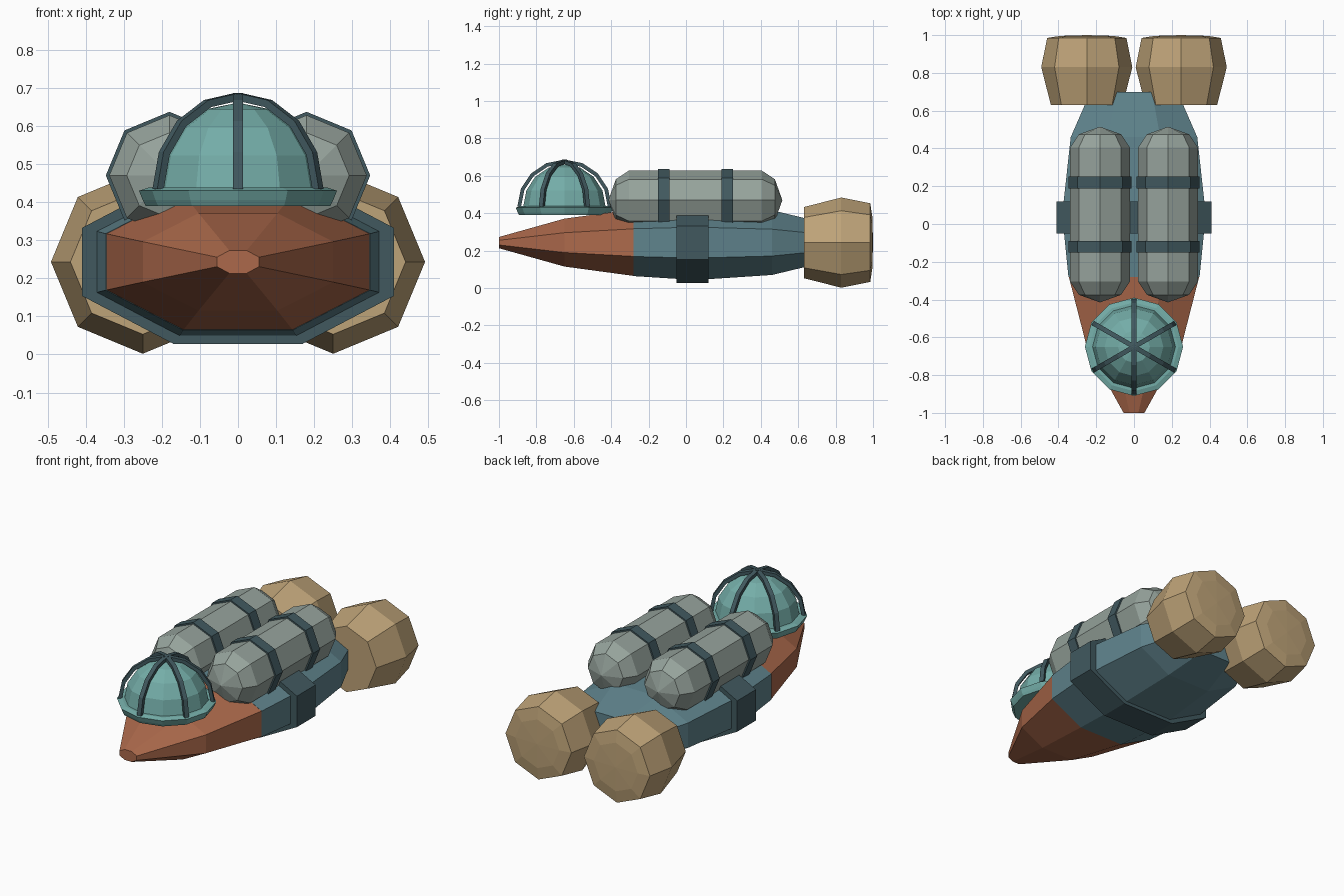
import bpy, bmesh, math
from mathutils import Vector

if "Cube" in bpy.data.objects:
    bpy.data.objects.remove(bpy.data.objects["Cube"])


def material(name, rgb):
    m = bpy.data.materials.new(name)
    lin = [(c / 255 / 12.92) if c < 10 else ((c / 255 + 0.055) / 1.055) ** 2.4 for c in rgb]
    m.diffuse_color = (*lin, 1)
    m.use_nodes = True
    m.node_tree.nodes["Principled BSDF"].inputs["Base Color"].default_value = m.diffuse_color
    return m


RUST = material("rust", (172, 105, 75))
BLUE = material("slate_blue", (95, 131, 140))
DARK = material("dark_slate", (65, 89, 95))
GREY = material("tank_grey", (150, 163, 156))
TAN = material("tan", (190, 163, 120))
TEAL = material("teal", (116, 173, 168))


def finish(name, bm, mat):
    bmesh.ops.recalc_face_normals(bm, faces=bm.faces)
    me = bpy.data.meshes.new(name)
    bm.to_mesh(me)
    bm.free()
    me.materials.append(mat)
    ob = bpy.data.objects.new(name, me)
    bpy.context.collection.objects.link(ob)
    return ob


def loft(name, sections, mat, center=(0, 0, 0), sides=8, phase=0.0, axis="Y"):
    """Skin rings (position, radius a, radius b) along an axis; zero radius gives a tip."""
    bm = bmesh.new()
    c = Vector(center)
    rings = []
    for pos, a, b in sections:
        ring = []
        for i in range(1 if a == 0 else sides):
            t = phase + 2 * math.pi * i / sides
            u, v = a * math.cos(t), b * math.sin(t)
            p = Vector((u, pos, v)) if axis == "Y" else Vector((u, v, pos))
            ring.append(bm.verts.new(c + p))
        rings.append(ring)
    for r, s in zip(rings, rings[1:]):
        for i in range(sides):
            j = (i + 1) % sides
            if len(r) == 1:
                bm.faces.new((r[0], s[j], s[i]))
            elif len(s) == 1:
                bm.faces.new((r[i], r[j], s[0]))
            else:
                bm.faces.new((r[i], r[j], s[j], s[i]))
    for ring in (rings[0], rings[-1]):
        if len(ring) > 1:
            bm.faces.new(ring)
    return finish(name, bm, mat)


def flat_octagon(name, sections, mat):
    """Octagonal loft with flat top and sides, sized by half width and half height."""
    k = 1 / math.cos(math.pi / 8)
    return loft(name, [(y, w * k, h * k) for y, w, h in sections], mat,
                center=(0, 0, 0.243), phase=math.pi / 8)


# Hull: rust nose, blue body and a raised belt
flat_octagon("nose", [(-1, 0.055, 0.03), (-0.65, 0.25, 0.128), (-0.28, 0.345, 0.178)], RUST)
flat_octagon("hull", [(-0.28, 0.347, 0.179), (0.05, 0.38, 0.2),
                      (0.46, 0.335, 0.173), (0.70, 0.23, 0.115)], BLUE)
flat_octagon("hull_belt", [(-0.05, 0.41, 0.215), (0.12, 0.41, 0.215)], DARK)

for side, s in (("left", -1), ("right", 1)):
    # Engines at the stern
    loft("engine_" + side, [(0.63, 0.19, 0.19), (0.83, 0.241, 0.241), (0.985, 0.21, 0.21),
                            (0.996, 0.14, 0.14), (1.0, 0, 0)], TAN, center=(s * 0.25, 0, 0.243))
    # Tanks on the deck with two straps each
    prof = [(-0.465, 0), (-0.425, 0.112), (-0.355, 0.158), (0.355, 0.158), (0.425, 0.112), (0.465, 0)]
    loft("tank_" + side, [(y, r, r) for y, r in prof], GREY, center=(s * 0.18, 0.05, 0.47))
    for end, y in (("front", -0.12), ("rear", 0.22)):
        loft("strap_%s_%s" % (side, end), [(y - 0.031, 0.167, 0.167), (y + 0.031, 0.167, 0.167)],
             DARK, center=(s * 0.18, 0, 0.47))

# Canopy rim and glass
DOME = (0, -0.65, 0)
loft("canopy_rim", [(0.39, 0.242, 0.242), (0.405, 0.25, 0.25), (0.43, 0.26, 0.26), (0.438, 0.235, 0.235)],
     TEAL, center=DOME, sides=12, axis="Z")
angles = [math.radians(a) for a in (0, 22.5, 45, 67.5)]
glass = [(0.436 + 0.225 * math.sin(a), 0.22 * math.cos(a), 0.22 * math.cos(a)) for a in angles]
loft("canopy_glass", glass + [(0.661, 0, 0)], TEAL, center=DOME, sides=12, axis="Z")

# Canopy ribs: three arches, each crossing the dome
for k in range(3):
    t = math.radians(30 + 60 * k)
    along = Vector((math.cos(t), math.sin(t), 0))
    across = Vector((-math.sin(t), math.cos(t), 0)) * 0.0125
    base = Vector((0, -0.65, 0.435))
    bm = bmesh.new()
    loops = []
    for i in range(9):
        a = math.pi * i / 8
        d = along * math.cos(a) + Vector((0, 0, math.sin(a)))
        loops.append([bm.verts.new(base + d * r + across * m)
                      for r, m in ((0.232, -1), (0.252, -1), (0.252, 1), (0.232, 1))])
    for p, q in zip(loops, loops[1:]):
        for i in range(4):
            j = (i + 1) % 4
            bm.faces.new((p[i], p[j], q[j], q[i]))
    bm.faces.new(loops[0])
    bm.faces.new(loops[-1])
    finish("canopy_rib_%d" % (k + 1), bm, DARK)
